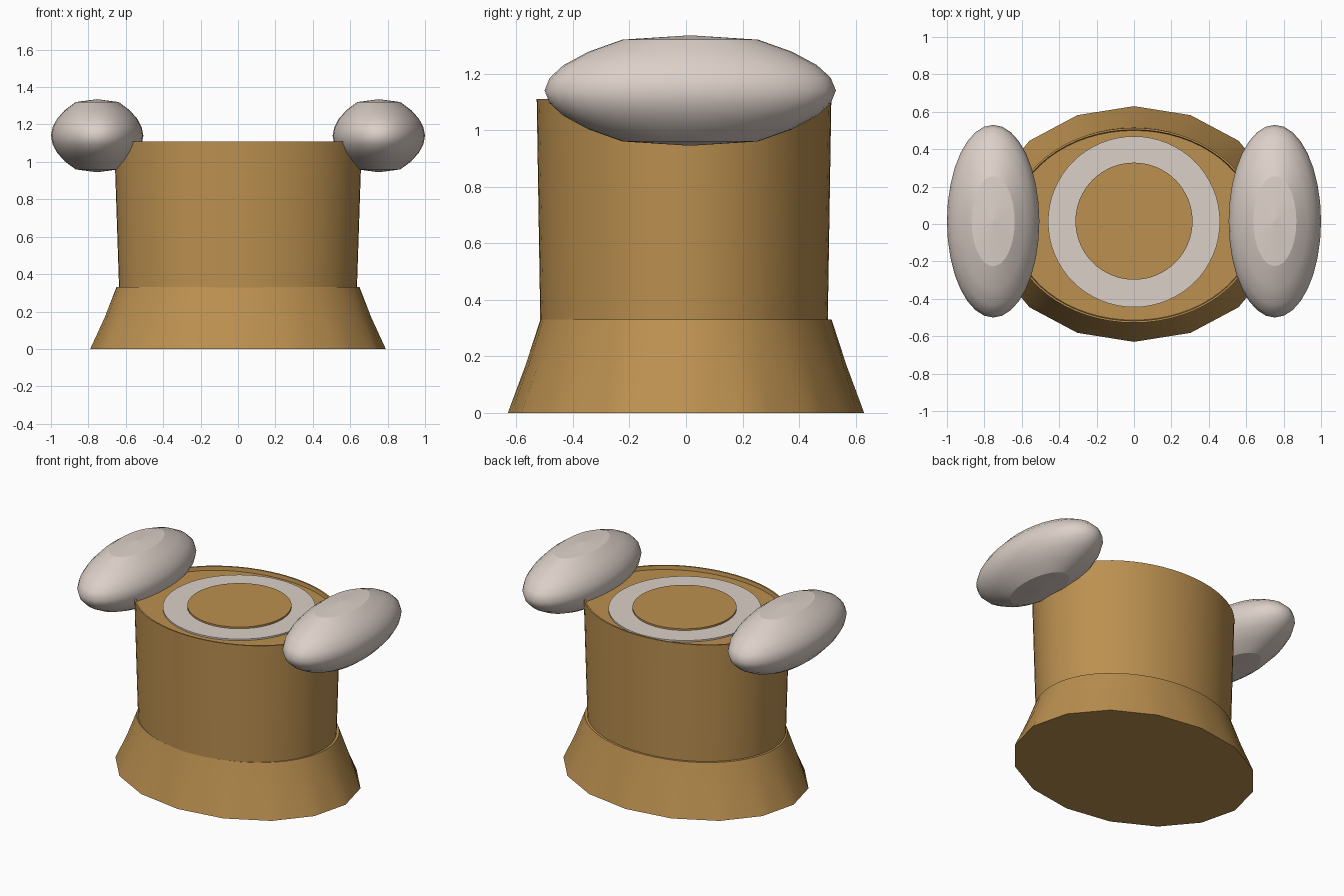
import bpy, math

if "Cube" in bpy.data.objects:
    bpy.data.objects.remove(bpy.data.objects["Cube"])

def material(name, rgb):
    m = bpy.data.materials.new(name)
    m.diffuse_color = (*rgb, 1)
    m.use_nodes = True
    m.node_tree.nodes["Principled BSDF"].inputs["Base Color"].default_value = m.diffuse_color
    return m

TAN = material("tan", (0.50, 0.28, 0.08))
PALE = material("pale", (0.72, 0.63, 0.58))

def ring(rx, ry, z, n, cy=0.0, sides=None):
    """Elliptical ring of n points; with sides, points lie on that polygon."""
    pts = []
    for i in range(n):
        a = 2 * math.pi * i / n
        k = 1.0
        if sides:
            step = 2 * math.pi / sides
            k = math.cos(step / 2) / math.cos(a % step - step / 2)
        pts.append((rx * k * math.cos(a), ry * k * math.sin(a) + cy, z))
    return pts

def loft(name, rings, mat, angle=30):
    """Skin a stack of rings and cap both ends."""
    n = len(rings[0])
    verts = [p for r in rings for p in r]
    faces = [(k * n + i, k * n + (i + 1) % n, (k + 1) * n + (i + 1) % n, (k + 1) * n + i)
             for k in range(len(rings) - 1) for i in range(n)]
    faces.append(tuple(reversed(range(n))))
    faces.append(tuple(range(len(verts) - n, len(verts))))
    me = bpy.data.meshes.new(name)
    me.from_pydata(verts, [], faces)
    me.materials.append(mat)
    ob = bpy.data.objects.new(name, me)
    bpy.context.collection.objects.link(ob)
    bpy.ops.object.select_all(action='DESELECT')
    ob.select_set(True)
    bpy.context.view_layer.objects.active = ob
    bpy.ops.object.shade_smooth_by_angle(angle=math.radians(angle))
    return ob

N = 64

# Flared base: 16-sided foot blending into a round top
loft("flared_base", [ring(0.79, 0.63, 0, N, sides=16),
                     ring(0.712, 0.567, 0.17, N, sides=32),
                     ring(0.65, 0.515, 0.33, N)], TAN)

# Slightly widening body with a shallow recessed top
loft("body", [ring(0.635, 0.508, 0.30, N, -0.007),
              ring(0.662, 0.521, 1.11, N, -0.007),
              ring(0.652, 0.511, 1.11, N, -0.007),
              ring(0.648, 0.507, 1.085, N, -0.007)], TAN)

# Pale disc and the raised tan disc on it, reading as a ring
loft("top_ring", [ring(0.46, 0.457, z, N, 0.012) for z in (1.08, 1.095)], PALE)
loft("centre_disc", [ring(0.313, 0.313, z, N, 0.015) for z in (1.08, 1.106)], TAN)

# Side pads: flattened ellipsoids with blunt top and bottom
half = [(0.01, 0.195), (0.466, 0.18), (0.7, 0.137), (0.87, 0.09), (0.965, 0.045)]
profile = [(s, -z) for s, z in half] + [(1, 0)] + [(s, z) for s, z in reversed(half)]
for side, x in (("left", -0.753), ("right", 0.753)):
    pad = loft(side + "_pad",
               [ring(0.247 * s, 0.515 * s, z, 32) for s, z in profile], PALE, 60)
    for p in pad.data.polygons:
        if abs(p.center.z) > 0.183:
            p.use_smooth = False
    pad.location = (x, 0.015, 1.14)
